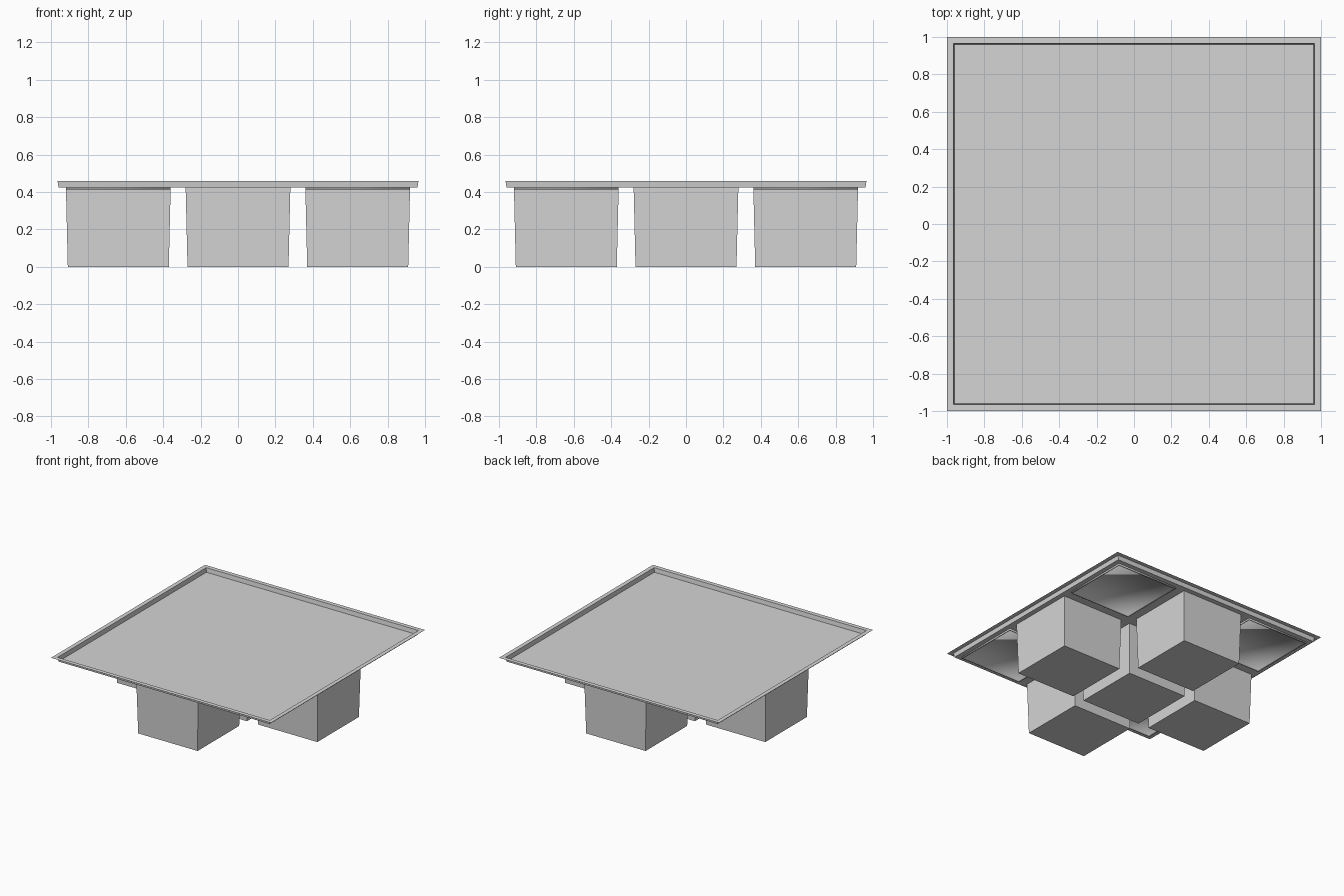
import bpy
import bmesh

old = bpy.data.objects.get("Cube")
if old:
    bpy.data.objects.remove(old, do_unlink=True)

grey = bpy.data.materials.new("light_grey")
grey.use_nodes = True
color = (0.66, 0.66, 0.66, 1)
grey.diffuse_color = color
grey.node_tree.nodes["Principled BSDF"].inputs["Base Color"].default_value = color

TOP, FLOOR, LIP = 0.46, 0.425, 0.413


def stacked_squares(name, rings, x=0, y=0, cap=True, smooth=False):
    """Join (half width, height) square rings into one surface, capping the last."""
    bm = bmesh.new()
    loops = []
    for h, z in rings:
        loops.append([bm.verts.new((sx * h, sy * h, z))
                      for sx, sy in ((-1, -1), (1, -1), (1, 1), (-1, 1))])
    for a, b in zip(loops, loops[1:]):
        for i in range(4):
            j = (i + 1) % 4
            f = bm.faces.new((a[j], a[i], b[i], b[j]))
            f.smooth = smooth
    if cap:
        f = bm.faces.new(loops[-1][::-1])
        f.smooth = smooth
    mesh = bpy.data.meshes.new(name)
    bm.to_mesh(mesh)
    bm.free()
    mesh.materials.append(grey)
    ob = bpy.data.objects.new(name, mesh)
    ob.location = (x, y, 0)
    bpy.context.collection.objects.link(ob)
    return ob


# Shallow tray: thin flange, short wall and recessed floor
stacked_squares("tray", [(1.0, TOP), (0.965, TOP), (0.96, FLOOR)])

# Tapered blocks in a plus layout, shallow lipped sockets in the corners
PITCH = 0.64
for i in (-1, 0, 1):
    for j in (-1, 0, 1):
        x, y = i * PITCH, j * PITCH
        if i and j:
            stacked_squares("corner_socket",
                            [(0.28, FLOOR), (0.279, LIP), (0.275, LIP), (0.272, FLOOR - 0.002)],
                            x, y, smooth=True)
        else:
            stacked_squares("hanging_block", [(0.28, FLOOR), (0.27, 0)], x, y)
